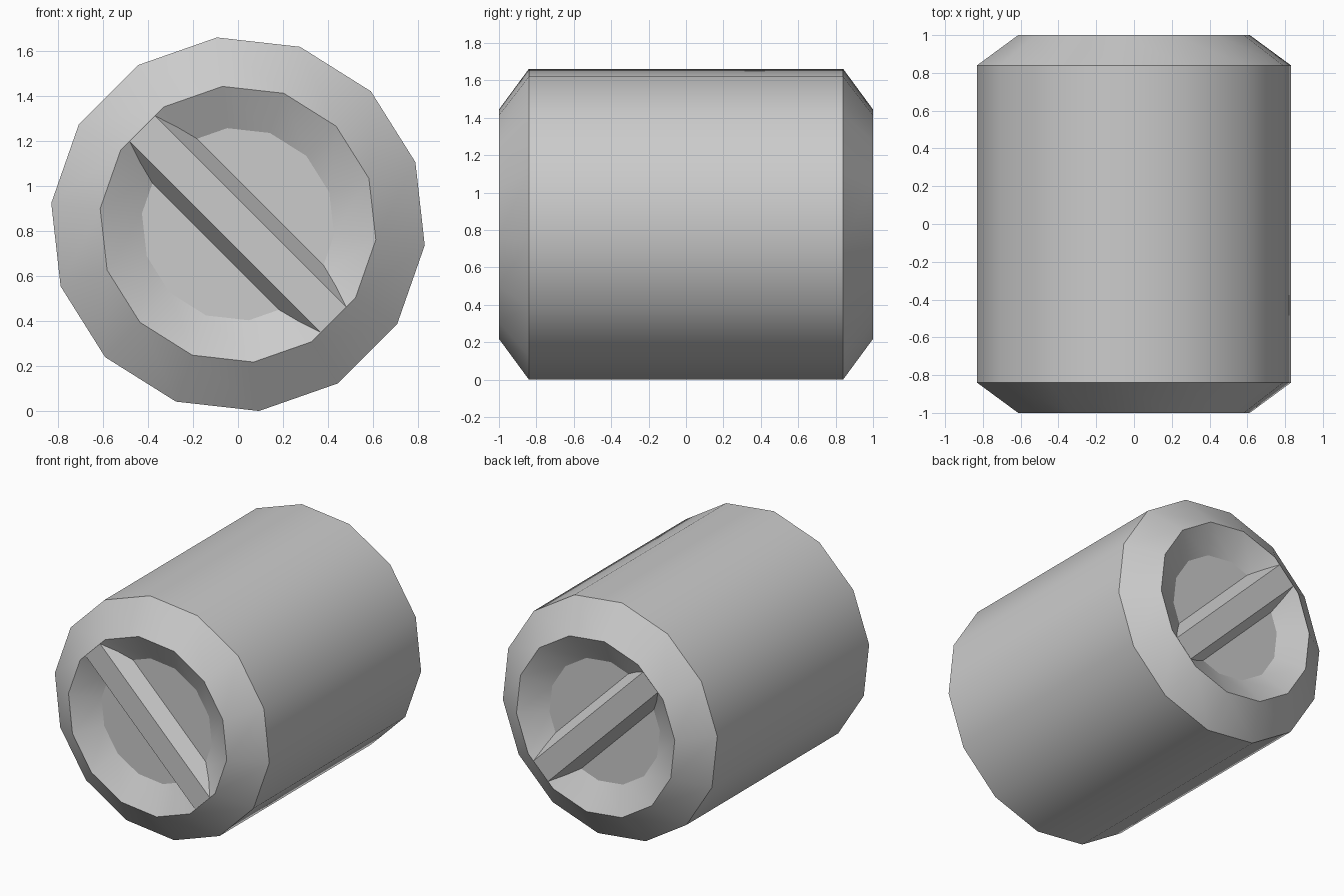
import bpy
import bmesh
from math import sin, cos, radians, tau

SIDES = 14
CENTRE_Z = 0.831
BAR_ANGLE = radians(-45)

cube = bpy.data.objects.get("Cube")
if cube:
    bpy.data.objects.remove(cube, do_unlink=True)

grey = bpy.data.materials.new("plain grey")
grey.use_nodes = True
colour = (0.6, 0.6, 0.6, 1)
grey.diffuse_color = colour
grey.node_tree.nodes["Principled BSDF"].inputs["Base Color"].default_value = colour


def finish(bm, name, angle):
    bmesh.ops.recalc_face_normals(bm, faces=bm.faces)
    mesh = bpy.data.meshes.new(name)
    bm.to_mesh(mesh)
    bm.free()
    mesh.materials.append(grey)
    obj = bpy.data.objects.new(name, mesh)
    obj.location.z = CENTRE_Z
    bpy.context.collection.objects.link(obj)
    bpy.ops.object.select_all(action="DESELECT")
    obj.select_set(True)
    bpy.context.view_layer.objects.active = obj
    bpy.ops.object.shade_smooth_by_angle(angle=radians(angle))


def loft(bm, rings):
    """Join rings of vertices into walls and cap both ends."""
    for a, b in zip(rings, rings[1:]):
        for i in range(len(a)):
            j = (i + 1) % len(a)
            bm.faces.new((a[i], a[j], b[j], b[i]))
    bm.faces.new(rings[0])
    bm.faces.new(rings[-1])


# Body: chamfered drum with a dished recess at each end (radius, y)
half = [(0.43, 0.9), (0.617, 1.0), (0.836, 0.84)]
profile = [(r, -y) for r, y in half] + half[::-1]
bm = bmesh.new()
angles = [BAR_ANGLE + tau * (i + 0.5) / SIDES for i in range(SIDES)]
loft(bm, [[bm.verts.new((r * cos(a), y, r * sin(a))) for a in angles]
          for r, y in profile])
finish(bm, "drum_body", 26)


# Bars: tapered ridge across each recess, sunk into the floor
def bar(name, side):
    bm = bmesh.new()
    c, s = cos(BAR_ANGLE), sin(BAR_ANGLE)
    rings = []
    for length, width, y in ((0.6, 0.08, 1.0), (0.51, 0.17, 0.85)):
        corners = ((-length, -width), (length, -width), (length, width), (-length, width))
        rings.append([bm.verts.new((t * c - n * s, side * y, t * s + n * c))
                      for t, n in corners])
    loft(bm, rings)
    finish(bm, name, 20)


bar("front_grip_bar", -1)
bar("back_grip_bar", 1)
